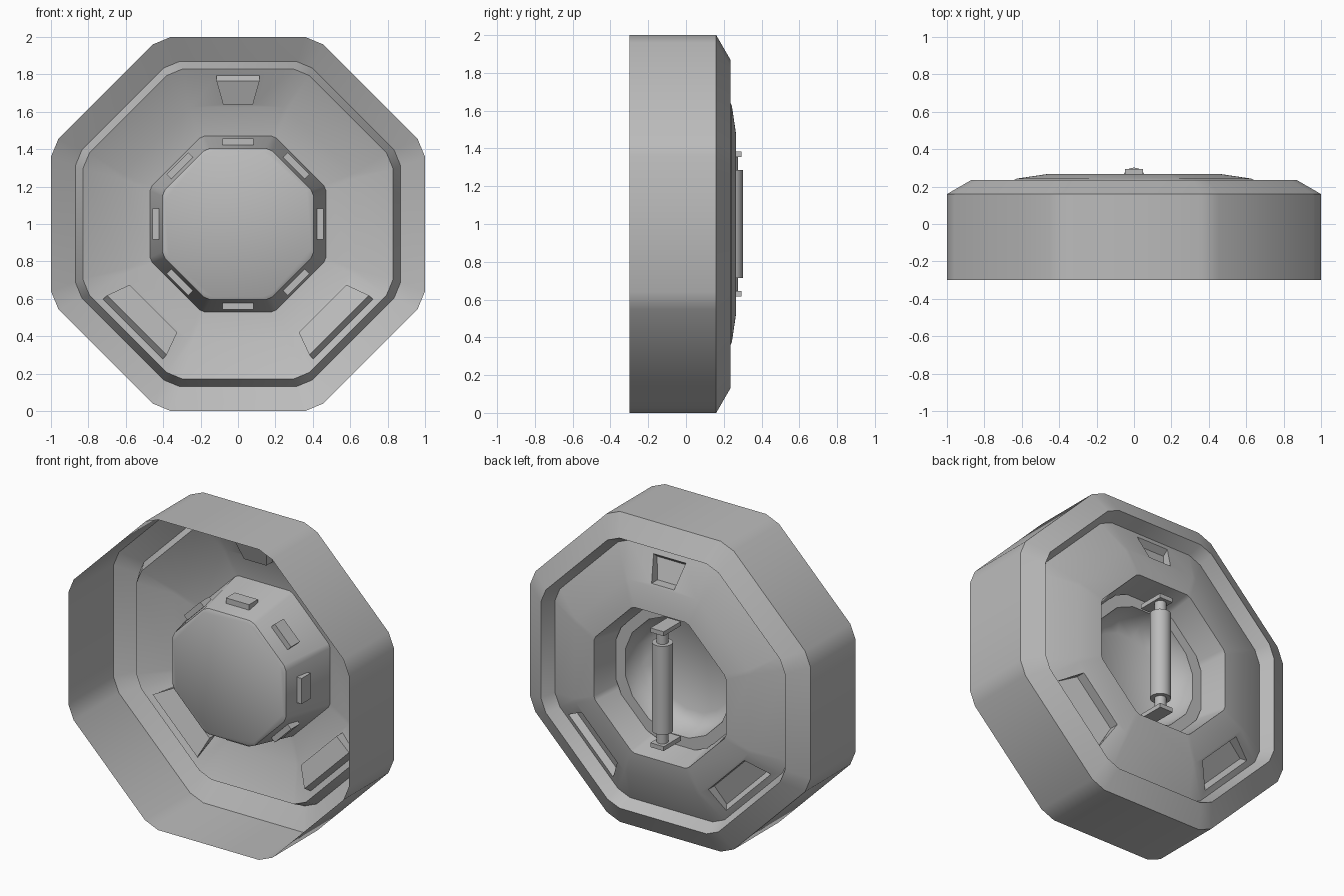
import bpy, bmesh
from math import cos, sin, tan, radians, pi
from mathutils import Vector, Matrix

if "Cube" in bpy.data.objects:
    bpy.data.objects.remove(bpy.data.objects["Cube"])

grey = bpy.data.materials.new("plain_grey")
grey.use_nodes = True
COLOUR = (0.5, 0.5, 0.5, 1)
grey.diffuse_color = COLOUR
grey.node_tree.nodes["Principled BSDF"].inputs["Base Color"].default_value = COLOUR


def finish(name, bm, angle=30):
    mesh = bpy.data.meshes.new(name)
    bm.to_mesh(mesh)
    bm.free()
    obj = bpy.data.objects.new(name, mesh)
    bpy.context.collection.objects.link(obj)
    mesh.materials.append(grey)
    bpy.ops.object.select_all(action='DESELECT')
    obj.select_set(True)
    bpy.context.view_layer.objects.active = obj
    bpy.ops.object.shade_smooth_by_angle(angle=radians(angle))
    return obj


def on_side(k, r, t, y):
    """Point on octagon side k: apothem r, offset t along the side, depth y."""
    a = k * pi / 4
    return Vector((r * cos(a) - t * sin(a), y, 1 + r * sin(a) + t * cos(a)))


def ring(bm, r, y, cut):
    """Octagon with its corners cut."""
    half = r * tan(pi / 8) - cut
    return [bm.verts.new(on_side(k, r, s * half, y)) for k in range(8) for s in (-1, 1)]


def loft(bm, profile, cap=False):
    """Skin through octagon rings given as (apothem, depth, corner cut)."""
    rings = [ring(bm, *p) for p in profile]
    for a, b in zip(rings, rings[1:]):
        for j in range(16):
            n = (j + 1) % 16
            bm.faces.new((a[j], b[j], b[n], a[n]))
    if cap:
        bm.faces.new(rings[-1][::-1])
    return rings


# Outer housing: straight wall, chamfer and inward lip
bm = bmesh.new()
loft(bm, [(1, -0.3, 0.055), (1, 0.16, 0.055), (0.87, 0.235, 0.05), (0.83, 0.15, 0.05)])
finish("housing", bm)

# Sloping hub plate with three recessed pockets
OUT_R, OUT_Y, IN_R, IN_Y = 0.83, 0.15, 0.625, 0.243
bm = bmesh.new()
outer, inner, _ = loft(bm, [(OUT_R, OUT_Y, 0.05), (IN_R, IN_Y, 0.015), (0.47, 0.266, 0.015)])
bm.faces.ensure_lookup_table()


def slope_y(r):
    return OUT_Y + (IN_Y - OUT_Y) * (OUT_R - r) / (OUT_R - IN_R)


pockets = {2: (0.115, 0.08), 5: (0.225, 0.18), 7: (0.225, 0.18)}
old_faces = [bm.faces[2 * k] for k in pockets]
for k, (wide, narrow) in pockets.items():
    j = 2 * k
    frame = [outer[j], inner[j], inner[j + 1], outer[j + 1]]
    mouth_shape = ((0.795, -wide), (0.64, -narrow), (0.64, narrow), (0.795, wide))
    floor_shape = ((0.765, -wide, 0.13), (0.64, -narrow, 0.175),
                   (0.64, narrow, 0.175), (0.765, wide, 0.13))
    mouth = [bm.verts.new(on_side(k, r, t, slope_y(r))) for r, t in mouth_shape]
    floor = [bm.verts.new(on_side(k, *p)) for p in floor_shape]
    for a, b in ((frame, mouth), (mouth, floor)):
        for i in range(4):
            n = (i + 1) % 4
            bm.faces.new((a[i], a[n], b[n], b[i]))
    bm.faces.new(floor)
bmesh.ops.delete(bm, geom=old_faces, context='FACES_ONLY')
finish("hub_plate", bm)

# Tapered centre drum, closed at the front
bm = bmesh.new()
loft(bm, [(0.47, 0.266, 0.015), (0.405, -0.09, 0.02), (0.39, -0.1, 0.03)], cap=True)
finish("centre_drum", bm)

# Ledge and dish seen inside the drum
bm = bmesh.new()
loft(bm, [(0.435, 0.09, 0.05), (0.37, 0.09, 0.07), (0.35, -0.04, 0.07),
          (0.28, -0.085, 0.06)], cap=True)
finish("drum_dish", bm, 50)


def box(name, size, centre, turn=0):
    bm = bmesh.new()
    bmesh.ops.create_cube(bm, size=1)
    bm.transform(Matrix.Translation(centre) @ Matrix.Rotation(-turn, 4, 'Y')
                 @ Matrix.Diagonal((*size, 1)))
    return finish(name, bm)


# Tabs through the drum wall
for k in range(8):
    box(f"drum_tab_{k + 1}", (0.035, 0.09, 0.165), on_side(k, 0.44, 0, 0.04), k * pi / 4)


def rod(name, radius, length):
    bm = bmesh.new()
    bmesh.ops.create_cone(bm, cap_ends=True, segments=16, radius1=radius,
                          radius2=radius, depth=length)
    bm.transform(Matrix.Translation((0, 0.24, 1)))
    return finish(name, bm)


# Upright roller with its axle and end plates
rod("roller", 0.062, 0.57)
rod("roller_axle", 0.035, 0.74)
for name, side in (("upper", 1), ("lower", -1)):
    box(name + "_end_plate", (0.095, 0.175, 0.028), (0, 0.207, 1 + side * 0.37))
